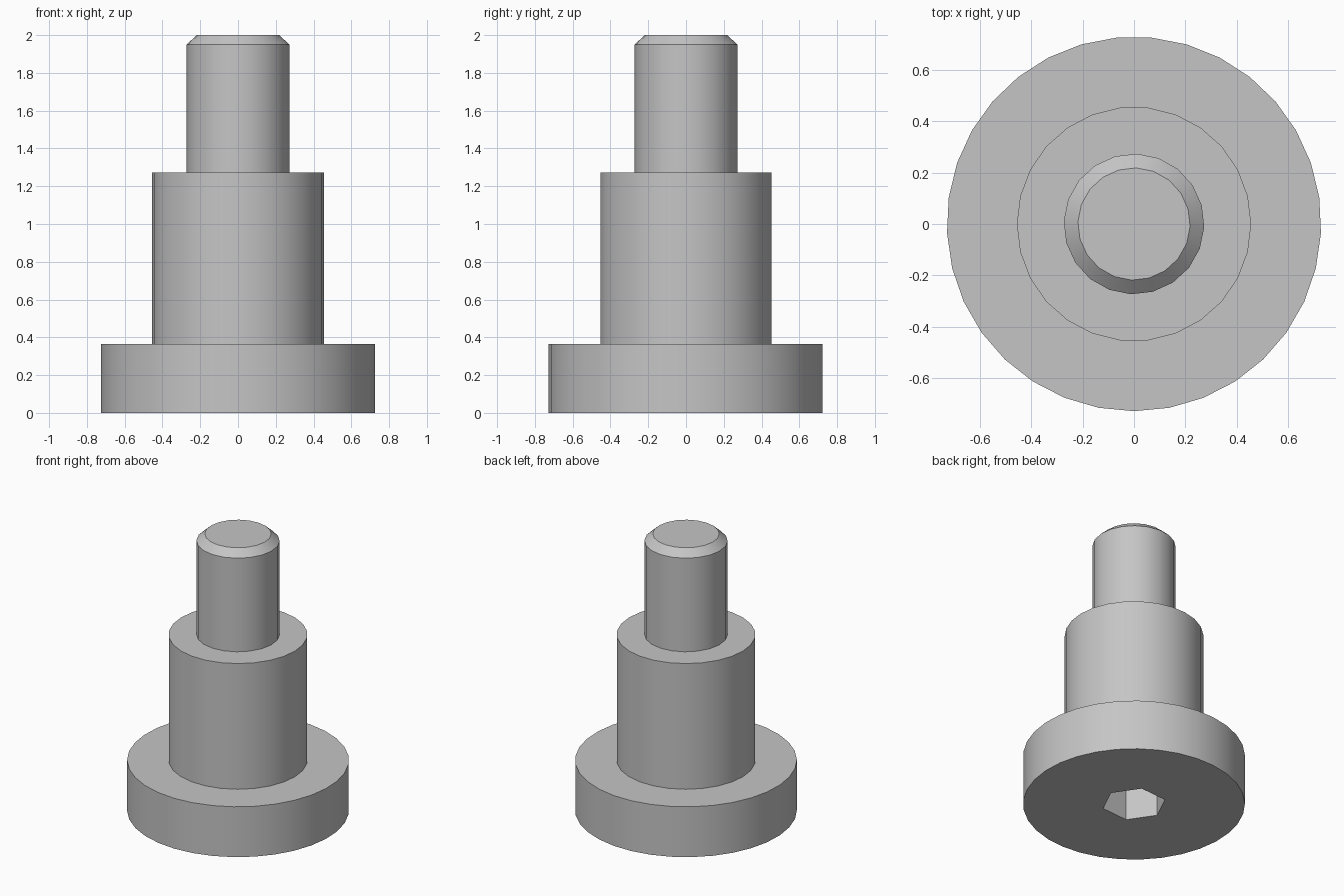
import bpy, bmesh
from math import cos, sin, radians, tau

cube = bpy.data.objects.get("Cube")
if cube:
    bpy.data.objects.remove(cube, do_unlink=True)

# Single plain steel colour
steel = bpy.data.materials.new("grey_steel")
steel.use_nodes = True
colour = (0.56, 0.56, 0.56, 1)
steel.diffuse_color = colour
steel.node_tree.nodes["Principled BSDF"].inputs["Base Color"].default_value = colour


def ring(bm, sides, radius, z, turn):
    """Closed loop of edges around the axis."""
    verts = []
    for i in range(sides):
        a = radians(turn) + tau * i / sides
        verts.append(bm.verts.new((radius * cos(a), radius * sin(a), z)))
    edges = [bm.edges.new((verts[i], verts[(i + 1) % sides])) for i in range(sides)]
    return verts, edges


def turned_part(name, rings, cap_first=False, cap_last=False):
    """Join rings in order: walls between equal loops, flat annuli otherwise."""
    bm = bmesh.new()
    loops = [ring(bm, *r) for r in rings]
    for (va, ea), (vb, eb) in zip(loops, loops[1:]):
        n = len(va)
        if n == len(vb):
            for i in range(n):
                j = (i + 1) % n
                bm.faces.new((va[i], va[j], vb[j], vb[i]))
        else:
            bmesh.ops.triangle_fill(bm, edges=ea + eb, use_beauty=True,
                                    normal=(0, 0, 1))
    if cap_first:
        bm.faces.new(loops[0][0])
    if cap_last:
        bm.faces.new(loops[-1][0])
    bmesh.ops.recalc_face_normals(bm, faces=bm.faces)
    if bm.calc_volume(signed=True) < 0:
        bmesh.ops.reverse_faces(bm, faces=bm.faces)
    mesh = bpy.data.meshes.new(name)
    bm.to_mesh(mesh)
    bm.free()
    mesh.materials.append(steel)
    obj = bpy.data.objects.new(name, mesh)
    bpy.context.collection.objects.link(obj)
    bpy.ops.object.select_all(action='DESELECT')
    obj.select_set(True)
    bpy.context.view_layer.objects.active = obj
    bpy.ops.object.shade_smooth_by_angle(angle=radians(30))
    return obj


HEAD_TOP, SHOULDER_TOP = 0.364, 1.273
shoulder = (26, 0.455)
pin = (20, 0.273)
PIN_TURN = -2.5

# Head with the hexagonal socket sunk into its underside
turned_part("head", [
    (6, 0.21, 0.25, 4),
    (6, 0.21, 0, 4),
    (33, 0.727, 0, -90),
    (33, 0.727, HEAD_TOP, -90),
    (*shoulder, HEAD_TOP, 0),
], cap_first=True)

# Shoulder with its ledge around the pin
turned_part("shoulder", [
    (*shoulder, HEAD_TOP, 0),
    (*shoulder, SHOULDER_TOP, 0),
    (*pin, SHOULDER_TOP, PIN_TURN),
])

# Pin with chamfered tip
turned_part("pin", [
    (*pin, SHOULDER_TOP, PIN_TURN),
    (*pin, 1.95, PIN_TURN),
    (20, 0.218, 2, PIN_TURN),
], cap_last=True)
